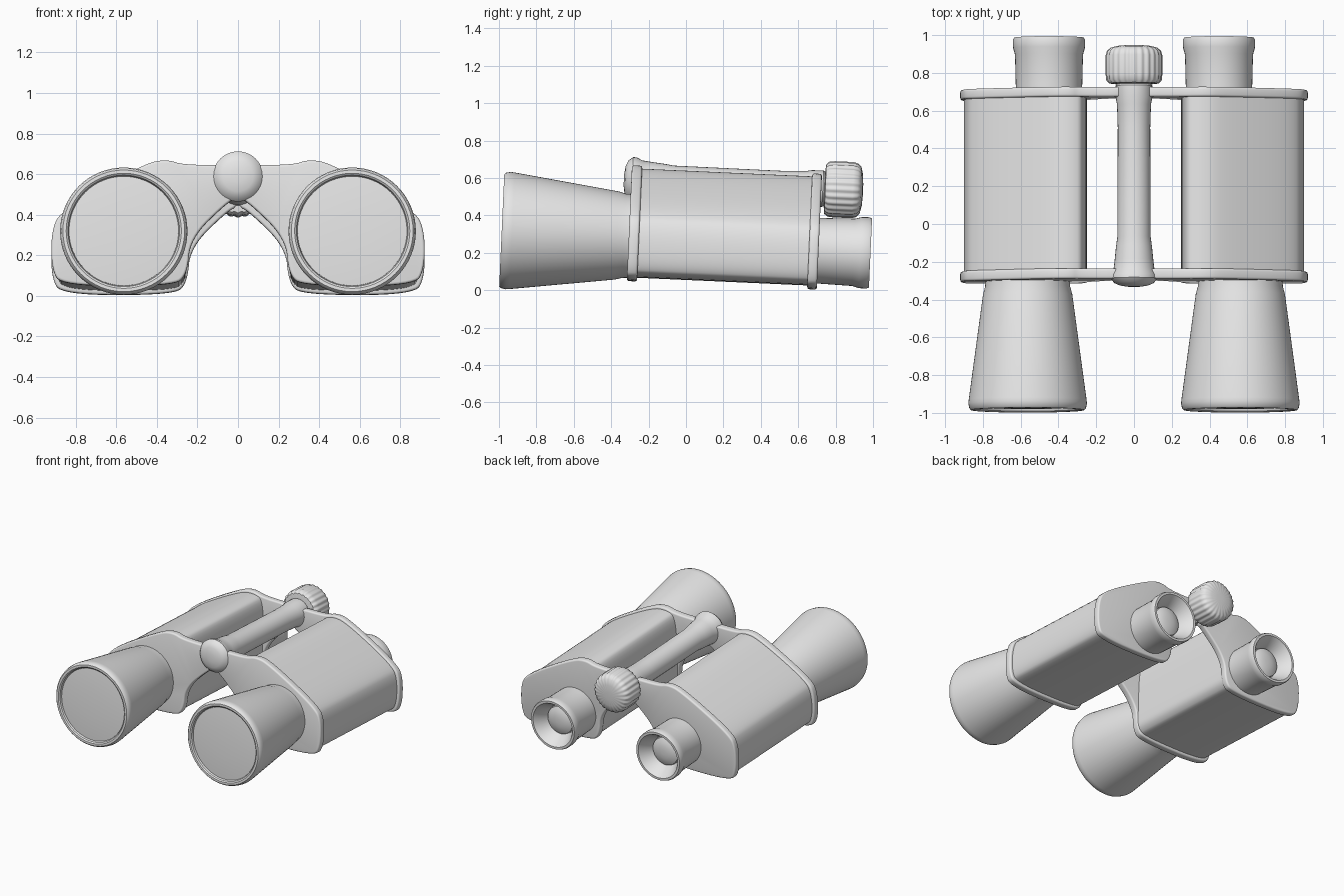
import bpy, bmesh, math
from mathutils import Matrix, Vector

cube = bpy.data.objects.get("Cube")
if cube:
    bpy.data.objects.remove(cube, do_unlink=True)

grey = bpy.data.materials.new("light_grey")
grey.use_nodes = True
grey.diffuse_color = (0.8, 0.8, 0.8, 1)
grey.node_tree.nodes["Principled BSDF"].inputs["Base Color"].default_value = grey.diffuse_color

# The whole instrument leans down slightly toward the eyepieces
PIVOT = Vector((0, 0, 0.3))
TILT = Matrix.Translation(PIVOT) @ Matrix.Rotation(-0.045, 4, 'X') @ Matrix.Translation(-PIVOT)


def finish(name, bm, mirror, angle=35):
    bmesh.ops.recalc_face_normals(bm, faces=bm.faces)
    bm.transform(TILT)
    mesh = bpy.data.meshes.new(name)
    bm.to_mesh(mesh)
    bm.free()
    mesh.materials.append(grey)
    obj = bpy.data.objects.new(name, mesh)
    bpy.context.collection.objects.link(obj)
    mesh.shade_smooth()
    mesh.set_sharp_from_angle(angle=math.radians(angle))
    if mirror:
        obj.modifiers.new("mirror", 'MIRROR').use_mirror_merge = False
    return obj


def lathe(name, profile, x, z, mirror=False, sides=48, flutes=0, depth=0.0):
    """Turn (radius, y) points around an axis parallel to y; ends are capped."""
    bm = bmesh.new()
    rings = []
    for r, y in profile:
        ring = []
        for i in range(sides):
            a = math.tau * i / sides
            rr = r * (1 + depth * math.cos(flutes * a))
            ring.append(bm.verts.new((x + rr * math.cos(a), y, z + rr * math.sin(a))))
        rings.append(ring)
    for a, b in zip(rings, rings[1:]):
        for i in range(sides):
            j = (i + 1) % sides
            bm.faces.new((a[i], a[j], b[j], b[i]))
    bm.faces.new(rings[0])
    bm.faces.new(rings[-1])
    return finish(name, bm, mirror)


def rounded(points, rounds=3):
    """Cut the corners of a closed outline until it is smooth."""
    pts = [Vector(p) for p in points]
    for _ in range(rounds):
        cut = []
        for a, b in zip(pts, pts[1:] + pts[:1]):
            cut += [a.lerp(b, 0.25), a.lerp(b, 0.75)]
        pts = cut
    return pts


def slab(name, outline, y0, y1, bevel=0.0):
    """Extrude an (x, z) outline from y0 to y1, mirrored to both sides."""
    bm = bmesh.new()
    face = bm.faces.new([bm.verts.new((p.x, y0, p.y)) for p in rounded(outline)])
    ext = bmesh.ops.extrude_face_region(bm, geom=[face], use_keep_orig=True)
    moved = [v for v in ext["geom"] if isinstance(v, bmesh.types.BMVert)]
    bmesh.ops.translate(bm, verts=moved, vec=(0, y1 - y0, 0))
    if bevel:
        rims = [e for e in bm.edges if abs(e.verts[0].co.y - e.verts[1].co.y) < 1e-5]
        bmesh.ops.bevel(bm, geom=rims, offset=bevel, segments=3, profile=0.5,
                        affect='EDGES', clamp_overlap=False)
    return finish(name, bm, True)


# Prism housings
housing = [(0.25, 0.61), (0.34, 0.645), (0.46, 0.625), (0.85, 0.41), (0.9, 0.31),
           (0.9, 0.13), (0.85, 0.055), (0.32, 0.055), (0.26, 0.1), (0.25, 0.18)]
slab("prism_housings", housing, -0.26, 0.68)

# End plates with the arms reaching to the hinge
plate = [(0, 0.632), (0.27, 0.632), (0.35, 0.66), (0.46, 0.64), (0.87, 0.41), (0.92, 0.31),
         (0.92, 0.12), (0.87, 0.035), (0.32, 0.035), (0.25, 0.09), (0.235, 0.27),
         (0.05, 0.45), (0, 0.47)]
slab("front_plates", plate, -0.305, -0.25, 0.012)
slab("rear_plates", plate, 0.66, 0.712, 0.012)

# Objective barrels with a rim and recessed glass
lathe("objective_barrels",
      [(0.222, -0.27), (0.225, -0.33), (0.236, -0.37), (0.312, -0.93), (0.314, -0.95),
       (0.309, -0.975), (0.3, -0.985), (0.284, -0.985), (0.275, -0.978), (0.27, -0.96)],
      0.563, 0.276, True, 64)
lathe("objective_lenses",
      [(0.269, -0.94), (0.269, -0.966), (0.2, -0.971), (0.1, -0.974), (0.03, -0.975)],
      0.563, 0.276, True, 64)

# Eyepieces: flared cups with a funnel down to a small lens
lathe("eyepiece_cups",
      [(0.174, 0.69), (0.176, 0.74), (0.18, 0.9), (0.19, 0.935), (0.191, 0.975),
       (0.185, 0.99), (0.168, 0.99), (0.16, 0.98), (0.115, 0.9), (0.11, 0.88)],
      0.45, 0.243, True)
lathe("eyepiece_lenses",
      [(0.108, 0.87), (0.105, 0.9), (0.08, 0.912), (0.045, 0.92), (0.015, 0.922)],
      0.45, 0.243, True)

# Central hinge shaft with its front cap and rear collar
AXIS = 0.575
lathe("hinge_shaft",
      [(0.03, -0.345), (0.075, -0.338), (0.105, -0.325), (0.124, -0.3), (0.122, -0.28),
       (0.108, -0.25), (0.102, -0.2), (0.095, -0.13), (0.088, -0.08), (0.086, 0.5),
       (0.09, 0.62), (0.097, 0.66), (0.097, 0.72), (0.085, 0.735), (0.08, 0.76)],
      0, AXIS, sides=32)

# Fluted focus knob
lathe("focus_knob",
      [(0.085, 0.728), (0.13, 0.733), (0.144, 0.75), (0.147, 0.78), (0.147, 0.88),
       (0.14, 0.905), (0.122, 0.922), (0.08, 0.932), (0.03, 0.935)],
      0, AXIS, sides=144, flutes=24, depth=0.022)
